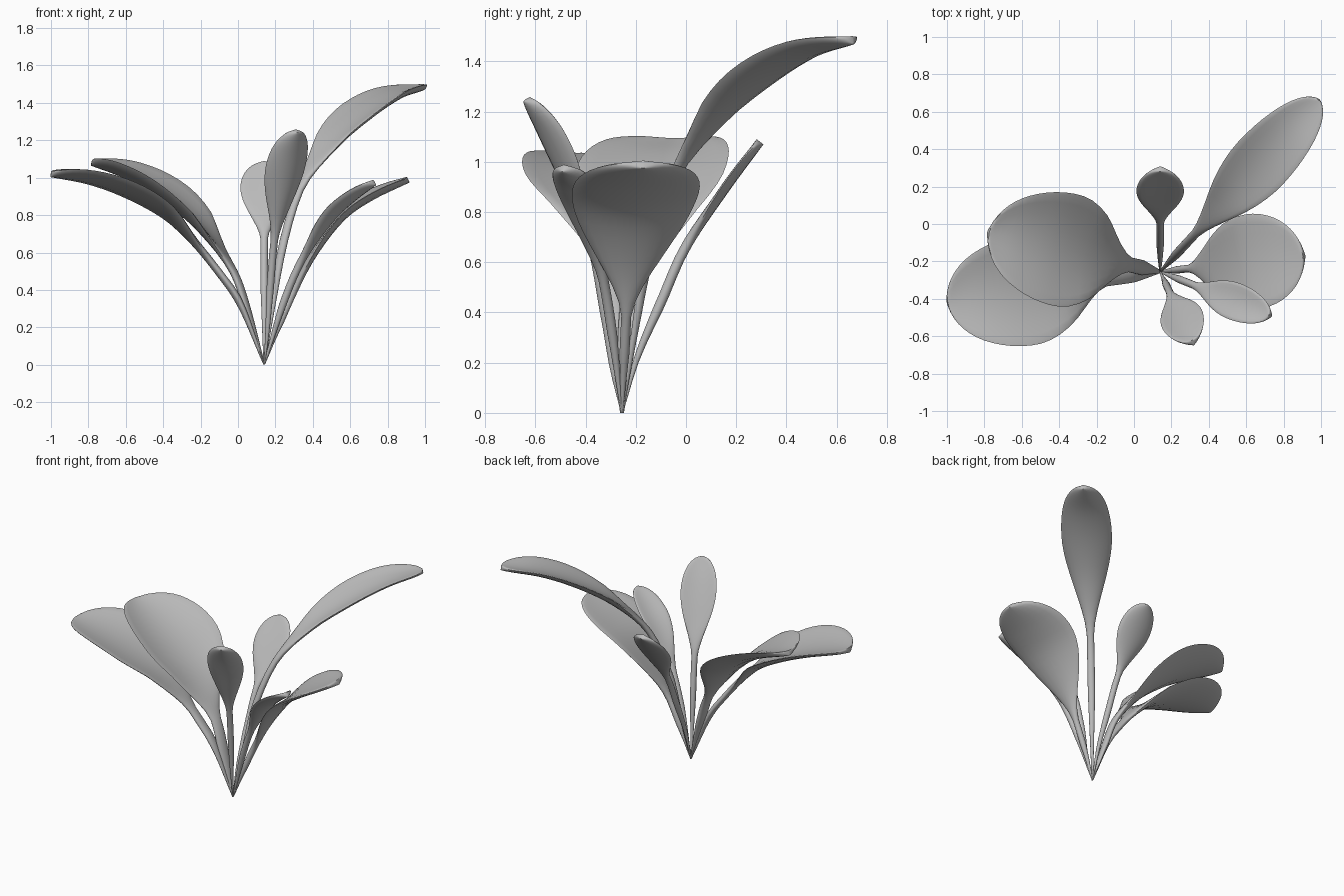
import bpy, bmesh, math
from mathutils import Vector

if "Cube" in bpy.data.objects:
    bpy.data.objects.remove(bpy.data.objects["Cube"], do_unlink=True)

leaf_grey = bpy.data.materials.new("leaf_grey")
leaf_grey.use_nodes = True
leaf_grey.diffuse_color = (0.5, 0.5, 0.5, 1)
leaf_grey.node_tree.nodes["Principled BSDF"].inputs["Base Color"].default_value = (0.5, 0.5, 0.5, 1)

ROOT = Vector((0.14, -0.255, 0.0))
SIDES, STEM_RINGS, BLADE_RINGS, FINE = 20, 10, 22, 16


def smooth_path(points):
    """Dense Catmull-Rom path through the points, with running lengths."""
    pts = [2 * points[0] - points[1]] + points + [2 * points[-1] - points[-2]]
    path = []
    for a, b, c, d in zip(pts, pts[1:], pts[2:], pts[3:]):
        for i in range(FINE):
            t = i / FINE
            path.append(0.5 * (2 * b + (c - a) * t + (2 * a - 5 * b + 4 * c - d) * t * t
                               + (3 * b - a - 3 * c + d) * t ** 3))
    path.append(points[-1])
    lengths = [0.0]
    for p, q in zip(path, path[1:]):
        lengths.append(lengths[-1] + (q - p).length)
    return path, lengths


def at_length(path, lengths, s):
    """Position and direction at a length along the path."""
    i = 0
    while i < len(path) - 2 and lengths[i + 1] < s:
        i += 1
    step = path[i + 1] - path[i]
    t = (s - lengths[i]) / (lengths[i + 1] - lengths[i])
    return path[i] + step * t, step.normalized()


def blade_shape(u, peak):
    """Egg-shaped outline, widest at the peak."""
    if u < peak:
        return math.sin(math.pi / 2 * u / peak) ** 1.5
    return math.sqrt(max(0.0, 1 - ((u - peak) / (1 - peak)) ** 2))


def make_leaf(name, reach, profile, blade_start, half_width, stem, cup=0.28, peak=0.64):
    """Stem and cupped blade lofted along one arching spine."""
    out = Vector((reach[0], reach[1], 0))
    points = [ROOT.copy()] + [ROOT + out * f + Vector((0, 0, z)) for f, z in profile]
    path, lengths = smooth_path(points)
    total = lengths[-1]
    start = next(s for p, s in zip(path, lengths)
                 if (p - ROOT).dot(out) / out.length_squared >= blade_start)
    side = Vector((-out.y, out.x, 0)).normalized()

    # Rings: stem first, then blade packed closer towards the tip
    rings = [(start * i / STEM_RINGS, 0.0) for i in range(STEM_RINGS)]
    for k in range(BLADE_RINGS + 1):
        u = math.sin(math.pi / 2 * k / BLADE_RINGS)
        rings.append((start + (total - start) * u, u))

    bm = bmesh.new()
    loops = []
    for s, u in rings:
        centre, along = at_length(path, lengths, s)
        up = along.cross(side).normalized()
        if up.z < 0:
            up = -up
        grow = min(1.0, 0.2 + 1.3 * s / start)
        neck = stem * grow * (1 - u)
        width = max(neck + (half_width - neck) * blade_shape(u, peak), 0.004)
        thick = 0.02 * grow - 0.003 * u
        loop = []
        for i in range(SIDES):
            a = 2 * math.pi * i / SIDES
            v = math.cos(a)
            lift = cup * width * v * v * min(1, u * 3) + thick * math.sin(a)
            loop.append(bm.verts.new(centre + side * width * v + up * lift))
        loops.append(loop)
    for lo, hi in zip(loops, loops[1:]):
        for i in range(SIDES):
            j = (i + 1) % SIDES
            bm.faces.new((lo[i], lo[j], hi[j], hi[i]))
    bm.faces.new(loops[-1])
    # Close the stem to a point at the root
    apex = bm.verts.new(ROOT)
    for i in range(SIDES):
        bm.faces.new((loops[0][(i + 1) % SIDES], loops[0][i], apex))
    for v in bm.verts:
        v.co.z = max(v.co.z, 0)
    bmesh.ops.recalc_face_normals(bm, faces=bm.faces)
    mesh = bpy.data.meshes.new(name)
    bm.to_mesh(mesh)
    bm.free()
    mesh.materials.append(leaf_grey)
    leaf = bpy.data.objects.new(name, mesh)
    bpy.context.collection.objects.link(leaf)
    bpy.ops.object.select_all(action="DESELECT")
    leaf.select_set(True)
    bpy.context.view_layer.objects.active = leaf
    bpy.ops.object.shade_smooth_by_angle(angle=math.radians(50))


# Two broad leaves on the right side
make_leaf("broad_leaf_upper", (-0.92, 0.21),
          [(.09, .27), (.185, .51), (.37, .73), (.59, .9), (.8, 1.01), (1, 1.08)],
          .17, .305, .04, .28, .58)
make_leaf("broad_leaf_lower", (-1.14, -0.16),
          [(.11, .32), (.21, .49), (.34, .67), (.47, .8), (.65, .91), (.82, .98), (1, 1.02)],
          .25, .295, .038, .22, .58)

# Leaves on the left side
make_leaf("left_leaf", (0.77, 0.085),
          [(.08, .17), (.21, .4), (.34, .59), (.53, .78), (.73, .89), (1, .99)],
          .2, .255, .02, .12, .68)
make_leaf("left_front_leaf", (0.59, -0.235),
          [(.18, .34), (.36, .58), (.6, .78), (.8, .89), (1, .975)], .3, .1, .02)

# Small front and back leaves
make_leaf("front_leaf", (0.175, -0.38),
          [(.1, .18), (.18, .4), (.32, .68), (.55, .9), (.79, 1.1), (1, 1.25)],
          .3, .117, .02, .28, .66)
make_leaf("back_leaf", (0, 0.55),
          [(.11, .22), (.29, .45), (.46, .66), (.73, .88), (1, 1.08)], .47, .127, .02, .12)

# Tall arching leaf
make_leaf("tall_leaf", (0.85, 0.92),
          [(.06, .35), (.12, .65), (.23, .95), (.4, 1.16), (.6, 1.32), (.8, 1.43), (1, 1.485)],
          .22, .165, .024, .28, .6)
